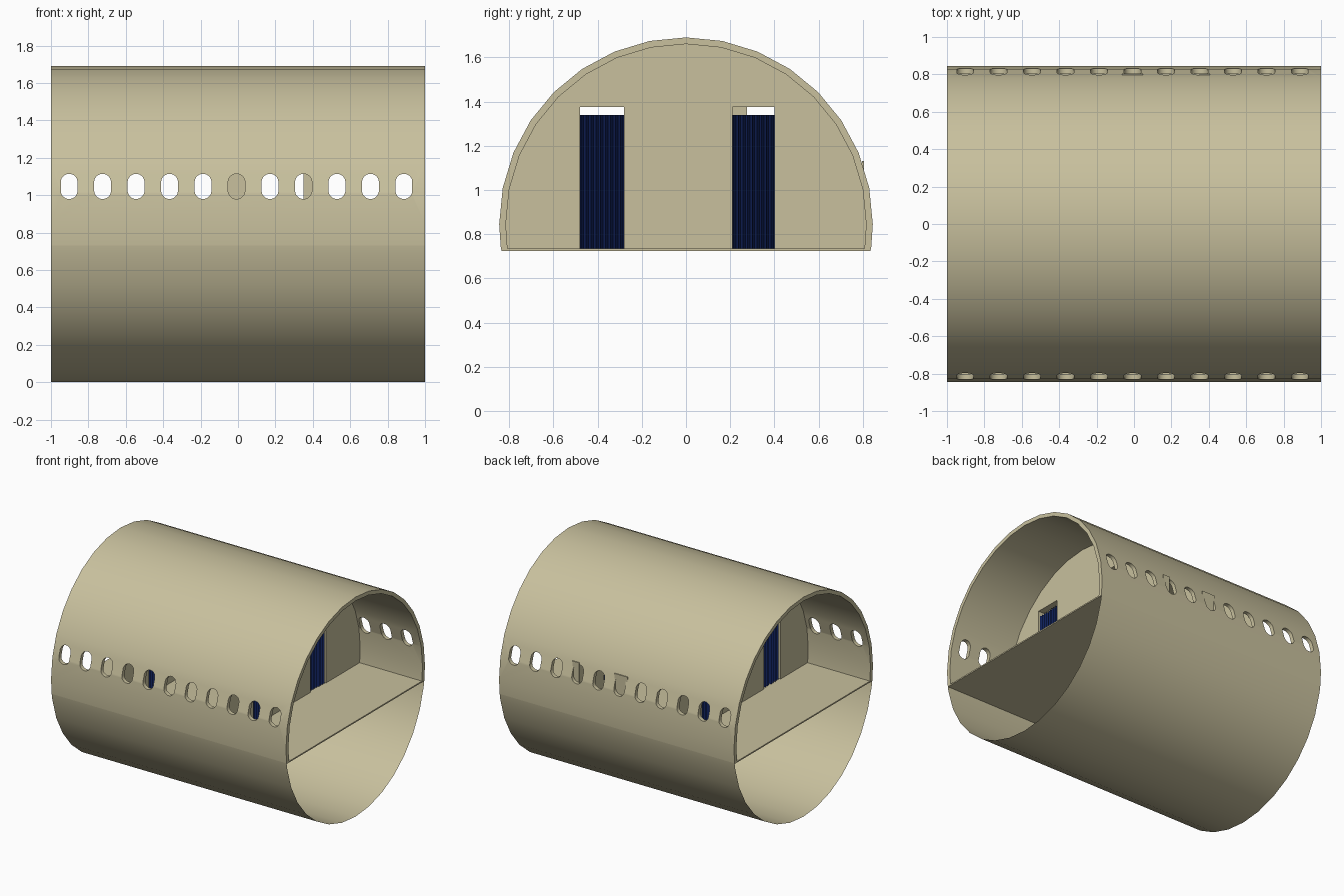
import bpy, bmesh, math, random
from mathutils import Vector

random.seed(4)
if "Cube" in bpy.data.objects:
    bpy.data.objects.remove(bpy.data.objects["Cube"])

R, R_IN, CZ = 0.845, 0.815, 0.845
FLOOR = 0.735
DOOR_TOP = 1.375


def material(name, rgb):
    m = bpy.data.materials.new(name)
    m.use_nodes = True
    m.diffuse_color = (*rgb, 1)
    bsdf = m.node_tree.nodes["Principled BSDF"]
    bsdf.inputs["Base Color"].default_value = (*rgb, 1)
    bsdf.inputs["Roughness"].default_value = 0.7
    return m


tan = material("warm_tan", (0.58, 0.53, 0.34))
navy = material("navy_blue", (0.006, 0.018, 0.12))


def extrude(name, points, direction, mat, closed=True, smooth=False):
    """Sweep an outline along a direction; closed outlines become solids."""
    bm = bmesh.new()
    a = [bm.verts.new(p) for p in points]
    b = [bm.verts.new(Vector(p) + Vector(direction)) for p in points]
    n = len(a)
    for i in range(n if closed else n - 1):
        j = (i + 1) % n
        bm.faces.new((a[i], a[j], b[j], b[i]))
    if closed:
        bm.faces.new(a[::-1])
        bm.faces.new(b)
    bmesh.ops.recalc_face_normals(bm, faces=bm.faces)
    me = bpy.data.meshes.new(name)
    bm.to_mesh(me)
    bm.free()
    me.materials.append(mat)
    ob = bpy.data.objects.new(name, me)
    bpy.context.collection.objects.link(ob)
    if smooth:
        smooth_object(ob)
    return ob


def smooth_object(ob):
    bpy.ops.object.select_all(action='DESELECT')
    ob.select_set(True)
    bpy.context.view_layer.objects.active = ob
    bpy.ops.object.shade_smooth_by_angle(angle=math.radians(35))


def arc(radius, start, end, x):
    """Points on the hull circle, on a 32-sided division plus both ends."""
    step = 360 / 32
    inner = [i * step for i in range(-2, 34) if start + 1 < i * step < end - 1]
    return [(x, radius * math.cos(math.radians(t)), CZ + radius * math.sin(math.radians(t)))
            for t in [start, *inner, end]]


# Hull: thick upper wall and thin lower skin, split at the floor
dip = math.degrees(math.asin((CZ - 0.73) / R))
upper = extrude("upper_hull", arc(R, -dip, 180 + dip, -1) + arc(R_IN, -dip, 180 + dip, -1)[::-1],
                (2, 0, 0), tan)
lower = extrude("lower_hull", arc(R, 180 + dip, 360 - dip, -1), (2, 0, 0), tan, closed=False)
if lower.data.polygons[len(lower.data.polygons) // 2].normal.z > 0:
    lower.data.flip_normals()
smooth_object(lower)

# Windows: a row of rounded slots cut through both walls
W, H, WZ = 0.045, 0.0675, 1.047
window_x = [-0.903 + 0.179 * i for i in range(11)]


def slot(cx, y):
    pts = []
    for k in range(24):
        t = 2 * math.pi * (k + 0.5) / 24
        lift = math.copysign(H - W, math.sin(t))
        pts.append((cx + W * math.cos(t), y, WZ + lift + W * math.sin(t)))
    return pts


cutters = [extrude("window_cutter", slot(cx, -1), (0, 2, 0), tan) for cx in window_x]
for cutter in cutters:
    cutter.hide_render = True
    mod = upper.modifiers.new("window", 'BOOLEAN')
    mod.object = cutter
    mod.solver = 'EXACT'
bpy.context.view_layer.update()
cut_mesh = bpy.data.meshes.new_from_object(
    upper.evaluated_get(bpy.context.evaluated_depsgraph_get()))
upper.modifiers.clear()
upper.data = cut_mesh
for cutter in cutters:
    bpy.data.objects.remove(cutter)
smooth_object(upper)


def box(name, x0, x1, y0, y1, z0, z1, mat):
    return extrude(name, [(x0, y0, z0), (x0, y1, z0), (x0, y1, z1), (x0, y0, z1)],
                   (x1 - x0, 0, 0), mat)


# Blanking panels behind two windows of the far wall
mid, part = window_x[5], window_x[7]
box("window_blank_middle", mid - 0.055, mid + 0.055, 0.797, 0.804, 0.97, 1.13, tan)
box("window_blank_half", part, part + 0.055, 0.797, 0.804, 0.97, 1.13, tan)

# Floor deck
box("floor", -1, 1, -0.835, 0.835, 0.725, FLOOR, tan)


def bulkhead(name, x, thickness, doors):
    outline = arc(R_IN + 0.005, -dip, 180 + dip, x)
    for y0, y1 in doors:
        outline += [(x, y0, 0.73), (x, y0, DOOR_TOP), (x, y1, DOOR_TOP), (x, y1, 0.73)]
    extrude(name, outline, (thickness, 0, 0), tan)


def curtain(name, x, y0, y1):
    """Pleated cloth hanging in a doorway."""
    n, pts = 72, []
    depth = 0.02
    for i in range(n + 1):
        if i % 8 == 0:
            depth = random.uniform(0.014, 0.026)
        u = i / n
        y = y0 + (y1 - y0) * u + 0.003 * math.sin(u * math.pi * 36)
        pts.append((x + depth * math.sin(u * math.pi * 18), y, FLOOR))
    extrude(name, pts, (0, 0, 1.34 - FLOOR), navy, closed=False, smooth=True)


# Bulkheads with two curtained doorways each
layout = {
    "left": (0.42, [(-0.48, -0.28), (0.21, 0.40)]),
    "right": (-0.47, [(-0.48, -0.28), (0.275, 0.475)]),
}
for side, (x, doors) in layout.items():
    bulkhead(side + "_bulkhead", x, 0.05, doors)
    for i, (y0, y1) in enumerate(doors):
        curtain(f"{side}_curtain_{('front', 'back')[i]}", x + 0.025, y0, y1)
